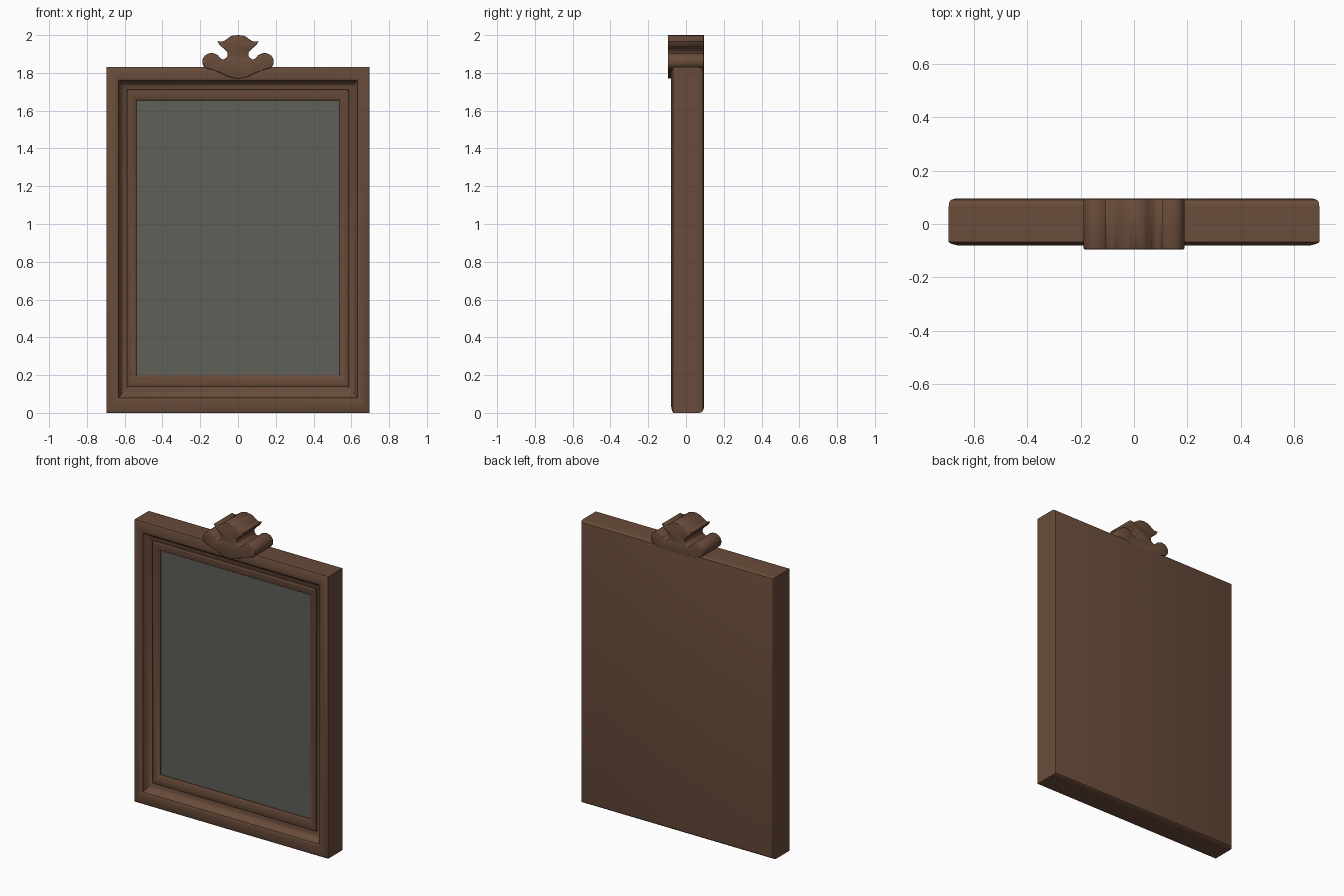
import bpy, bmesh, math
from mathutils import Vector

if "Cube" in bpy.data.objects:
    bpy.data.objects.remove(bpy.data.objects["Cube"])


def material(name, rgb):
    m = bpy.data.materials.new(name)
    m.diffuse_color = (*rgb, 1)
    m.use_nodes = True
    m.node_tree.nodes["Principled BSDF"].inputs["Base Color"].default_value = m.diffuse_color
    return m


wood = material("brown wood", (0.14, 0.071, 0.042))
glass = material("grey mirror glass", (0.112, 0.116, 0.098))


def make(name, bm, mat, angle=35):
    bmesh.ops.recalc_face_normals(bm, faces=bm.faces)
    me = bpy.data.meshes.new(name)
    bm.to_mesh(me)
    bm.free()
    ob = bpy.data.objects.new(name, me)
    bpy.context.collection.objects.link(ob)
    me.materials.append(mat)
    bpy.ops.object.select_all(action='DESELECT')
    ob.select_set(True)
    bpy.context.view_layer.objects.active = ob
    bpy.ops.object.shade_smooth_by_angle(angle=math.radians(angle))
    return ob


def spline(pts, steps):
    """Catmull-Rom curve through 2D points."""
    p = [Vector(q) for q in pts]
    p = [p[0]] + p + [p[-1]]
    out = []
    for a, b, c, d in zip(p, p[1:], p[2:], p[3:]):
        for i in range(steps):
            t = i / steps
            out.append(0.5 * (2 * b + (c - a) * t + (2 * a - 5 * b + 4 * c - d) * t**2
                              + (3 * b - a - 3 * c + d) * t**3))
    return out + [p[-1]]


# Overall sizes
HALF_W, TOP = 0.695, 1.83
SIDE, UPPER, LOWER = 0.158, 0.175, 0.20   # frame widths at side, top and bottom


def ring(bm, t, y):
    """Rectangle at fraction t across the moulding, at depth y."""
    x, lo, hi = HALF_W - SIDE * t, LOWER * t, TOP - UPPER * t
    return [bm.verts.new((px, y, pz)) for px, pz in ((-x, lo), (x, lo), (x, hi), (-x, hi))]


# Mitred frame: back edge, outer side, rounded rim, ridge, cove, inner lip
back = [(0.14, 0.095), (0.05, 0.09), (0.01, 0.08), (0.0, 0.065)]
rim = [(0.0, -0.068), (0.06, -0.074), (0.2, -0.08), (0.32, -0.08), (0.4, -0.073)]
cove = spline([(0.41, -0.066), (0.47, -0.05), (0.56, -0.037), (0.68, -0.03)], 3)
lip = [(0.685, -0.04), (0.73, -0.044), (0.85, -0.041), (0.94, -0.036), (1.0, -0.028), (1.0, -0.01)]
bm = bmesh.new()
rings = [ring(bm, t, y) for t, y in back + rim + [tuple(c) for c in cove] + lip]
for a, b in zip(rings, rings[1:]):
    for i in range(4):
        j = (i + 1) % 4
        bm.faces.new((a[i], a[j], b[j], b[i]))
bm.faces.new(rings[0])
bm.faces.new(rings[-1])
make("frame", bm, wood)

# Mirror glass plate set inside the lip
bm = bmesh.new()
bmesh.ops.create_cube(bm, size=1)
for v in bm.verts:
    v.co = (v.co.x * 2 * (HALF_W - SIDE), -0.016 + v.co.y * 0.014,
            LOWER if v.co.z < 0 else TOP - UPPER)
make("mirror_glass", bm, glass)

# Carved crest: scrolls and fan outline, mirrored and extruded front to back
cap = spline([(0, 2.0), (0.035, 1.995), (0.06, 1.978), (0.08, 1.967), (0.108, 1.968)], 4)
body = spline([(0.108, 1.968), (0.095, 1.945), (0.07, 1.925), (0.056, 1.905), (0.058, 1.885),
               (0.075, 1.872), (0.093, 1.877), (0.11, 1.896), (0.14, 1.905), (0.17, 1.896),
               (0.187, 1.873), (0.187, 1.845), (0.17, 1.825), (0.14, 1.817),
               (0.10, 1.803), (0.05, 1.78), (0, 1.77)], 4)
half = cap + body[1:]
outline = half + [Vector((-p.x, p.y)) for p in half[-2:0:-1]]
bm = bmesh.new()
face = bm.faces.new([bm.verts.new((p.x, 0.094, p.y)) for p in outline])
ext = bmesh.ops.extrude_face_region(bm, geom=[face])
front = [v for v in ext['geom'] if isinstance(v, bmesh.types.BMVert)]
for v in front:
    v.co.y = -0.095
# soften the front and back edges
edges = [e for e in bm.edges if abs(e.verts[0].co.y - e.verts[1].co.y) < 1e-5]
bmesh.ops.bevel(bm, geom=edges, offset=0.004, segments=2, profile=0.5, affect='EDGES')
make("crest", bm, wood, 50)
